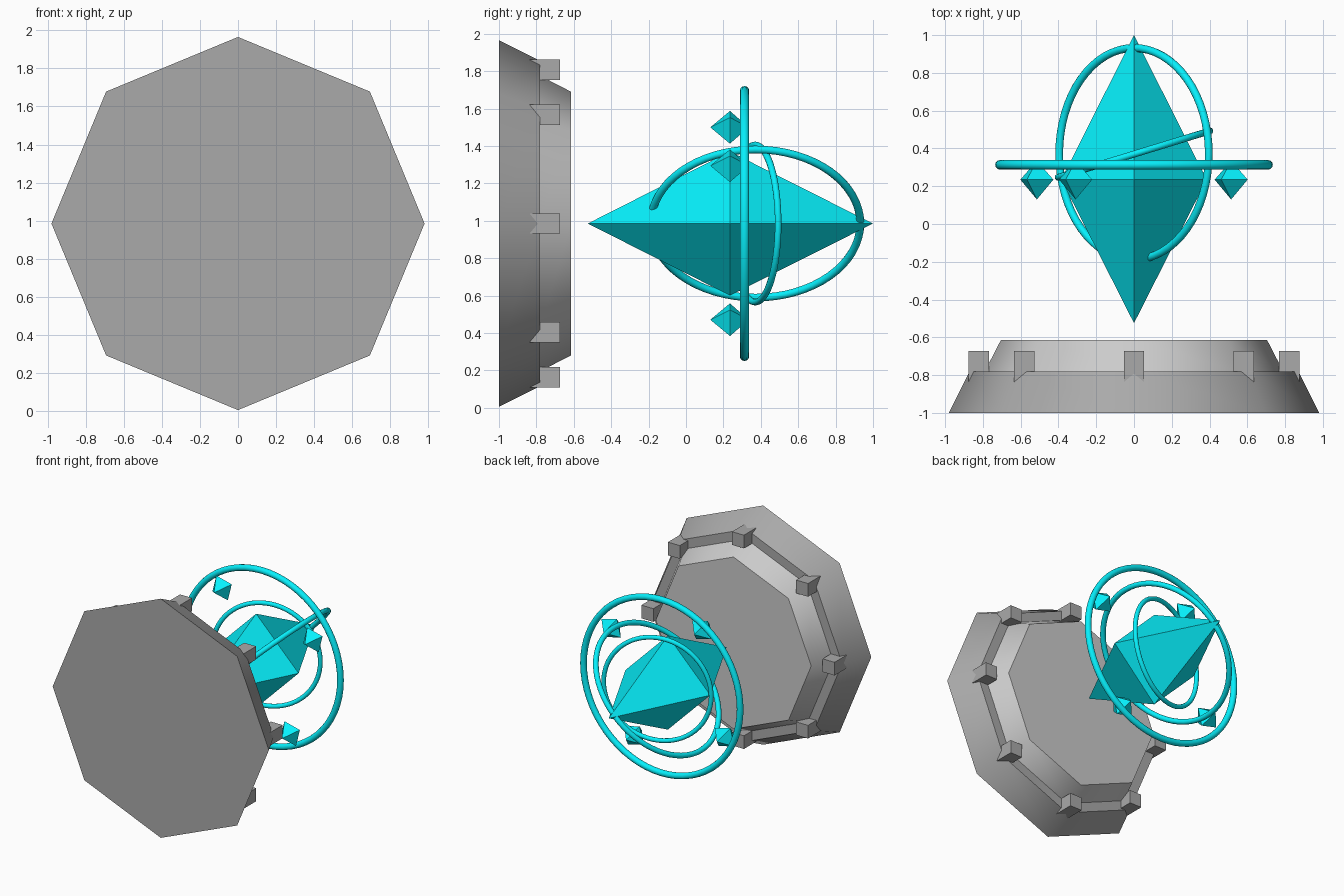
import bpy, bmesh
from math import sin, cos, pi, radians

if "Cube" in bpy.data.objects:
    bpy.data.objects.remove(bpy.data.objects["Cube"])

CZ = 0.985  # height of the central axis, which runs along y


def material(name, r, g, b):
    mat = bpy.data.materials.new(name)
    mat.diffuse_color = (r, g, b, 1)
    mat.use_nodes = True
    mat.node_tree.nodes["Principled BSDF"].inputs["Base Color"].default_value = mat.diffuse_color
    return mat


cyan = material("cyan_glow", 0.002, 0.87, 0.97)
dark_grey = material("dark_grey", 0.4, 0.4, 0.4)
light_grey = material("light_grey", 0.84, 0.84, 0.84)


def lathe(name, profile, sides, mat, start=0.0, centre=(0, CZ), smooth=False):
    """Spin (radius, y) points around the y axis; radius 0 makes a tip."""
    bm = bmesh.new()
    rings = []
    for r, y in profile:
        n = sides if r > 0 else 1
        rings.append([bm.verts.new((centre[0] + r * cos(start + 2 * pi * i / sides), y,
                                    centre[1] + r * sin(start + 2 * pi * i / sides)))
                      for i in range(n)])
    for a, b in zip(rings, rings[1:]):
        for i in range(sides):
            j = (i + 1) % sides
            quad = [a[i % len(a)], a[j % len(a)], b[j % len(b)], b[i % len(b)]]
            bm.faces.new(list(dict.fromkeys(quad)))
    for ends in (rings[0], rings[-1]):
        if len(ends) > 1:
            bm.faces.new(ends)
    bmesh.ops.recalc_face_normals(bm, faces=bm.faces)
    me = bpy.data.meshes.new(name)
    bm.to_mesh(me)
    bm.free()
    me.materials.append(mat)
    ob = bpy.data.objects.new(name, me)
    bpy.context.collection.objects.link(ob)
    if smooth:
        bpy.ops.object.select_all(action='DESELECT')
        bpy.context.view_layer.objects.active = ob
        ob.select_set(True)
        bpy.ops.object.shade_smooth_by_angle(angle=radians(50))


def ring(name, y, radius, tube, rot):
    bpy.ops.mesh.primitive_torus_add(location=(0, y, CZ), major_radius=radius, minor_radius=tube,
                                     major_segments=64, minor_segments=12,
                                     rotation=[radians(a) for a in rot])
    ob = bpy.context.object
    ob.name = name
    ob.data.materials.append(cyan)
    bpy.ops.object.shade_smooth()


# Stepped octagonal base
lathe("lower_base", [(0.98, -1), (0.87, -0.78)], 8, dark_grey, smooth=True)
lathe("upper_base", [(0.79, -0.78), (0.705, -0.615)], 8, light_grey, smooth=True)

# Blocks on the ledge at each corner
for i in range(8):
    a = i * pi / 4
    bpy.ops.mesh.primitive_cube_add(size=1, location=(0.822 * cos(a), -0.763, CZ + 0.822 * sin(a)))
    block = bpy.context.object
    block.name = f"ledge_block_{i + 1}"
    block.scale = (0.108, 0.18, 0.108)
    block.data.materials.append(dark_grey)

# Main crystal
lathe("main_crystal", [(0, -0.525), (0.385, 0.235), (0, 1.0)], 4, cyan)

# Four small orbiting crystals
for i in range(4):
    a = radians(31) + i * pi / 2
    lathe(f"small_crystal_{i + 1}", [(0, 0.13), (0.102, 0.235), (0, 0.335)], 4, cyan, start=a,
          centre=(0.6 * cos(a), CZ + 0.6 * sin(a)))

# Rings around the crystal
ring("outer_ring", 0.313, 0.71, 0.025, (90, 0, 0))
ring("lengthwise_ring", 0.372, 0.56, 0.021, (0, -45, 0))
ring("inner_ring", 0.37, 0.42, 0.018, (90, 0, 17))
